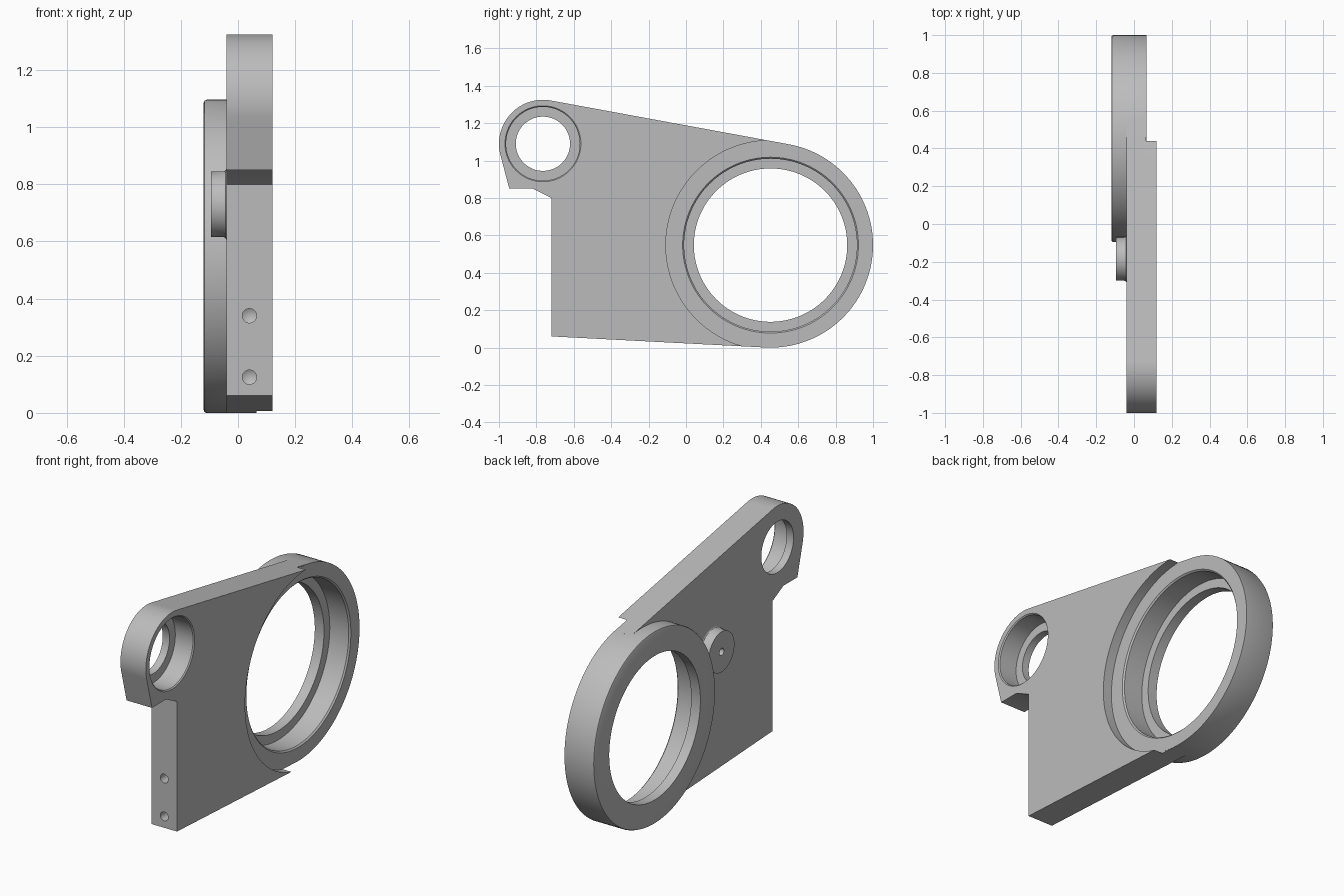
import bpy
import bmesh
from math import cos, sin, pi, radians
from mathutils import Matrix

cube = bpy.data.objects.get("Cube")
if cube:
    bpy.data.objects.remove(cube)

grey = bpy.data.materials.new("machined_grey")
grey.use_nodes = True
GREY = (0.5, 0.5, 0.5, 1)
grey.diffuse_color = GREY
grey.node_tree.nodes["Principled BSDF"].inputs["Base Color"].default_value = GREY

# Shared layout, as (y, z) centres and radii
RING, RING_R = (0.452, 0.548), 0.548
EYE, EYE_R = (-0.765, 1.09), 0.235
BOSS = (-0.185, 0.73)
STEP_X = 0.065


def make_object(name, bm):
    bmesh.ops.remove_doubles(bm, verts=bm.verts, dist=1e-5)
    bmesh.ops.recalc_face_normals(bm, faces=bm.faces)
    mesh = bpy.data.meshes.new(name)
    bm.to_mesh(mesh)
    bm.free()
    mesh.materials.append(grey)
    obj = bpy.data.objects.new(name, mesh)
    bpy.context.collection.objects.link(obj)
    return obj


def lathe(name, profile, centre, segments=128, closed=False):
    """Turn (x, radius) points around an x-parallel axis through centre."""
    bm = bmesh.new()
    verts = [bm.verts.new((x, r, 0)) for x, r in profile]
    edges = [bm.edges.new(pair) for pair in zip(verts, verts[1:])]
    if closed:
        edges.append(bm.edges.new((verts[-1], verts[0])))
    bmesh.ops.spin(bm, geom=verts + edges, cent=(0, 0, 0), axis=(1, 0, 0),
                   angle=2 * pi, steps=segments, use_merge=True)
    bmesh.ops.translate(bm, verts=bm.verts, vec=(0, *centre))
    return make_object(name, bm)


def arc(centre, radius, start, end, steps):
    angles = [radians(start + (end - start) * i / steps) for i in range(steps + 1)]
    return [(centre[0] + radius * cos(a), centre[1] + radius * sin(a)) for a in angles]


def cut(target, cutters):
    for cutter in cutters:
        cutter.hide_render = True
        mod = target.modifiers.new("cut", 'BOOLEAN')
        mod.operation = 'DIFFERENCE'
        mod.solver = 'EXACT'
        mod.object = cutter
    graph = bpy.context.evaluated_depsgraph_get()
    result = bpy.data.meshes.new_from_object(target.evaluated_get(graph))
    target.modifiers.clear()
    target.data = result
    for cutter in cutters:
        bpy.data.objects.remove(cutter)


# Arm plate: rounded eye, clamp foot, and tangents running into the ring
outline = arc(EYE, EYE_R, 79.8, 195, 40)
outline += [(-0.945, 0.85), (-0.82, 0.85), (-0.72, 0.8), (-0.72, 0.06)]
outline += arc(RING, RING_R, 267.3, 267.3, 1)[:1]
outline += arc(RING, 0.5, 267.3, 79.8, 64)
outline += arc(RING, RING_R, 79.8, 79.8, 1)[:1]
bm = bmesh.new()
face = bm.faces.new([bm.verts.new((-0.04, y, z)) for y, z in outline])
solid = bmesh.ops.extrude_face_region(bm, geom=[face])["geom"]
bmesh.ops.translate(bm, vec=(0.16, 0, 0),
                    verts=[v for v in solid if isinstance(v, bmesh.types.BMVert)])
plate = make_object("arm_plate", bm)

# Clearance around the ring, and the stepped bore of the eye
cutters = [
    lathe("clearance_cutter", [(STEP_X - 0.0005, 0), (STEP_X - 0.0005, 0.56),
                               (0.2, 0.56), (0.2, 0)], RING),
    lathe("eye_cutter", [(-0.1, 0), (-0.1, 0.145), (0.003, 0.145), (0.003, 0.197),
                         (0.114, 0.197), (0.13, 0.213), (0.13, 0)], EYE, 96),
]
# Two blind screw holes in the front edge
for z in (0.125, 0.34):
    drill = lathe("drill_cutter", [(-0.1, 0), (-0.1, 0.025), (0.15, 0.025),
                                   (0.165, 0)], (0, 0), 32)
    drill.data.transform(Matrix.Translation((0.04, -0.72, z)) @ Matrix.Rotation(pi / 2, 4, 'Z'))
    cutters.append(drill)
bpy.context.view_layer.update()
cut(plate, cutters)

# Bearing ring with rounded outer rim, counterbore and retaining lip
ring = lathe("bearing_ring", [
    (-0.12, 0.41), (-0.12, 0.538), (-0.117, 0.545), (-0.11, RING_R),
    (STEP_X, RING_R), (STEP_X, 0.47), (STEP_X - 0.008, 0.462),
    (-0.062, 0.462), (-0.062, 0.41)], RING, closed=True)

# Round boss with a flared root and blind centre hole
boss = lathe("round_boss", [
    (-0.035, 0), (-0.035, 0.125), (-0.04, 0.125), (-0.043, 0.119), (-0.05, 0.115),
    (-0.095, 0.115), (-0.095, 0.02), (-0.045, 0.02), (-0.045, 0)], BOSS, 64)

bpy.ops.object.select_all(action='DESELECT')
for obj in (plate, ring, boss):
    obj.select_set(True)
bpy.context.view_layer.objects.active = plate
bpy.ops.object.shade_smooth_by_angle(angle=radians(30))
